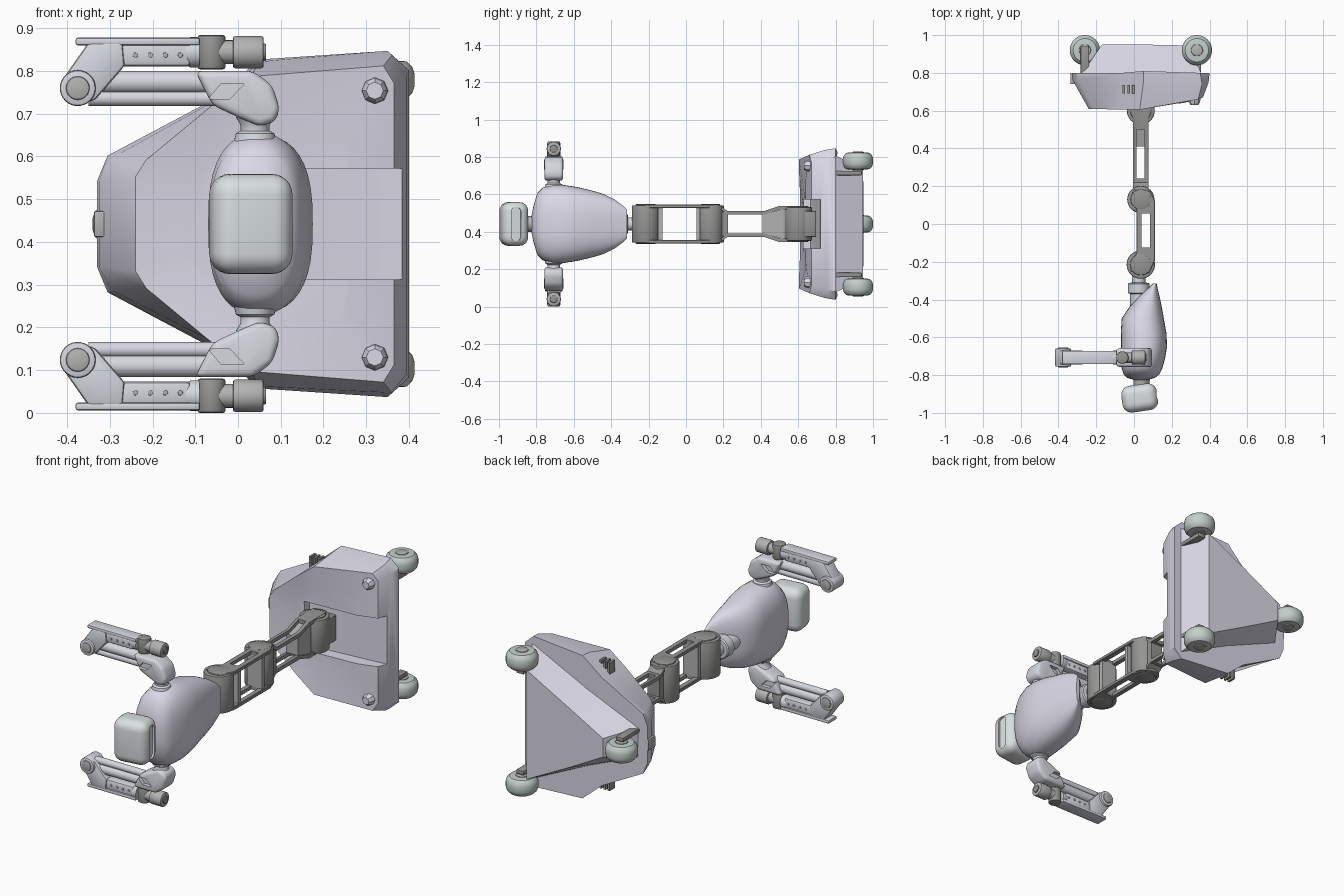
import bpy, bmesh
from math import sin, cos, pi, radians
from mathutils import Matrix

if "Cube" in bpy.data.objects:
    bpy.data.objects.remove(bpy.data.objects["Cube"])

ZC = 0.442  # height of the symmetry plane; all parts are modelled around it


def material(name, rgb):
    m = bpy.data.materials.new(name)
    m.diffuse_color = (*rgb, 1)
    m.use_nodes = True
    m.node_tree.nodes["Principled BSDF"].inputs["Base Color"].default_value = m.diffuse_color
    return m


SHELL = material("shell", (0.70, 0.69, 0.79))
LIMB = material("limb", (0.66, 0.69, 0.74))
DARK = material("dark_metal", (0.30, 0.30, 0.29))
GREY = material("grey_metal", (0.45, 0.45, 0.45))
PALE = material("pale", (0.70, 0.74, 0.75))
TYRE = material("tyre", (0.55, 0.62, 0.60))


def skin(name, rings, mat, bev=0, seg=2):
    """Closed surface through rings of 3D points."""
    bm = bmesh.new()
    vs = [[bm.verts.new((x, y, z + ZC)) for x, y, z in r] for r in rings]
    n = len(vs[0])
    for a, b in zip(vs, vs[1:]):
        for i in range(n):
            j = (i + 1) % n
            bm.faces.new((a[i], a[j], b[j], b[i]))
    bm.faces.new(vs[0])
    bm.faces.new(vs[-1])
    bmesh.ops.recalc_face_normals(bm, faces=bm.faces)
    if bev:
        bmesh.ops.bevel(bm, geom=bm.edges[:], offset=bev, segments=seg,
                        profile=0.5, affect='EDGES', clamp_overlap=True)
    me = bpy.data.meshes.new(name)
    bm.to_mesh(me)
    bm.free()
    me.materials.append(mat)
    ob = bpy.data.objects.new(name, me)
    bpy.context.collection.objects.link(ob)
    return ob


def put(axis, a, b, t):
    return {'x': (t, a, b), 'y': (a, t, b), 'z': (a, b, t)}[axis]


def prism(name, axis, pts, lo, hi, mat, bev=0, seg=2):
    return skin(name, [[put(axis, a, b, t) for a, b in pts] for t in (lo, hi)], mat, bev, seg)


def box(name, x, y, z, mat, bev=0, seg=2):
    pts = [(x[0], y[0]), (x[1], y[0]), (x[1], y[1]), (x[0], y[1])]
    return prism(name, 'z', pts, z[0], z[1], mat, bev, seg)


def lathe(name, axis, c, prof, mat, n=32):
    """Turned part: prof is (position along axis, radius)."""
    return skin(name, [[put(axis, c[0] + r * cos(2 * pi * i / n), c[1] + r * sin(2 * pi * i / n), t)
                        for i in range(n)] for t, r in prof], mat)


def drum(name, axis, c, lo, hi, r, mat, b=0.006):
    return lathe(name, axis, c, [(lo, r - b), (lo + b * .3, r - b * .3), (lo + b, r),
                                 (hi - b, r), (hi - b * .3, r - b * .3), (hi, r - b)], mat)


def cut(ob, cutter):
    m = ob.modifiers.new("cut", 'BOOLEAN')
    m.object, m.operation = cutter, 'DIFFERENCE'
    bpy.context.view_layer.objects.active = ob
    bpy.ops.object.modifier_apply(modifier=m.name)


def drop(cutter):
    bpy.data.objects.remove(cutter, do_unlink=True)


def mirror(ob):
    me = ob.data.copy()
    me.transform(Matrix.Translation((0, 0, 2 * ZC)) @ Matrix.Scale(-1, 4, (0, 0, 1)))
    me.flip_normals()
    twin = bpy.data.objects.new(ob.name.replace("left", "right"), me)
    bpy.context.collection.objects.link(twin)


def both(pts):
    """Half outline -> full outline, mirrored across the symmetry plane."""
    return [(x, y, -z) for x, y, z in pts] + [(x, y, z) for x, y, z in reversed(pts)]


# Base shell with an open channel towards +x
outer = [(-.33, .80, .10), (-.305, .80, .16), (-.06, .80, .29), (.05, .81, .385),
         (.35, .80, .405), (.40, .80, .36)]
belt = [(-.325, .76, .10), (-.295, .76, .155), (-.06, .75, .285), (.05, .75, .38),
        (.36, .74, .395), (.395, .75, .35)]
rim = [(-.24, .61, .11), (-.215, .61, .15), (-.07, .605, .27), (.03, .605, .345),
       (.34, .66, .37), (.365, .67, .33)]
crown = [(-.12, .625, .07), (-.10, .625, .10), (-.03, .625, .17), (.03, .625, .21),
         (.24, .64, .24), (.26, .64, .20)]
shell = skin("base_shell", [both(r) for r in (outer, belt, rim, crown)], SHELL)
channel = prism("channel_cutter", 'z', [(-.06, .5), (.5, .5), (.5, .73), (.06, .69), (-.04, .665)],
                -.13, .13, SHELL)
cut(shell, channel)
drop(channel)

# Tapered underbody
skin("underbody", [both([(x, .79, .08), (.05, .79, .22), (xb, .79, .37)]) if k == 0 else
                   both([(x, .95, .05), (.05, .95, .17), (xb, .945, .295)])
                   for k, x, xb in ((0, -.28, .36), (1, -.17, .29))], SHELL)
box("front_sensor", (-.337, -.31), (.74, .80), (-.03, .03), GREY, .004)

# Wheels with hubs and brackets
for name, x, w, inward in (("front", -.26, 0, 1), ("rear_left", .333, .337, -1), ("rear_right", .333, -.337, 1)):
    lathe(name + "_wheel", 'z', (x, .92), [(w - .045, .05), (w - .043, .062), (w - .03, .075), (w - .015, .08),
          (w + .015, .08), (w + .03, .075), (w + .043, .062), (w + .045, .05)], TYRE, 40)
    drum(name + "_hub", 'z', (x, .92), w - .05, w + .05, .032, GREY)
    e = w + inward * .065
    box(name + "_bracket", (x - .022, x + .022), (.79, .94), (e - .012, e + .012), DARK, .005)

# Details on the base corners and side vents
for s, side in ((1, "left"), (-1, "right")):
    lathe(side + "_corner_stud", 'y', (.32, s * .312), [(.70, .034), (.645, .030), (.63, .02)], SHELL, 8)
    for i in range(4):
        x = -.06 + i * .025
        box(f"{side}_vent_{i}", (x, x + .012), (.69, .735), (s * .30 - .045, s * .30 + .045), DARK)

# Leg joints
JX = .036
for name, y, h, r in (("waist", -.215, .10, .075), ("knee", .13, .10, .072), ("ankle", .60, .09, .074)):
    drum(name + "_joint", 'z', (JX, y), -h, h, r, DARK)
    drum(name + "_joint_cap", 'z', (JX, y), -h - .006, h + .006, r * .75, DARK)
box("ankle_mount", (-.03, .10), (.60, .70), (-.07, .07), DARK, .008)

# Upper link: two slotted plates and webs
slot = box("slot_cutter", (.04, .085), (-.125, .055), (-.3, .3), DARK)
plate = [(-.02, -.25), (.08, -.26), (.112, -.19), (.112, .12), (.085, .175), (-.01, .17), (.012, .08), (.012, -.15)]
for s, side in ((1, "left"), (-1, "right")):
    cut(prism(side + "_thigh_plate", 'z', plate, s * .085, s * .104, DARK, .003, 1), slot)
drop(slot)
box("thigh_web", (.015, .105), (-.15, -.125), (-.09, .09), GREY)
box("thigh_lower_web", (.015, .105), (.055, .075), (-.09, .09), GREY)

# Lower link: waisted side straps
slot = box("slot_cutter", (.012, .055), (.24, .50), (-.3, .3), DARK)
edge = [(.08, .102), (.18, .102), (.22, .070), (.42, .070), (.50, .097), (.64, .097)]
for s, side in ((1, "left"), (-1, "right")):
    strip = [(y, s * w) for y, w in edge] + [(y, s * (w - .02)) for y, w in reversed(edge)]
    cut(prism(side + "_shin_strap", 'x', strip, -.004, .076, DARK), slot)
drop(slot)
prism("shin_web", 'x', [(.41, -.05), (.41, .05), (.52, .08), (.52, -.08)], 0, .07, GREY)
box("shin_upper_web", (0, .072), (.18, .225), (-.065, .065), DARK)

# Torso: superellipse sections along y as (y, x min, x max, half width)
N, sections = 40, [(-.825, 0, .075, .05), (-.815, -.035, .11, .10), (-.795, -.055, .135, .165),
                   (-.765, -.065, .15, .195), (-.71, -.07, .165, .212), (-.65, -.07, .175, .208),
                   (-.58, -.07, .172, .197), (-.50, -.065, .158, .178), (-.44, -.025, .147, .16),
                   (-.38, .03, .135, .13), (-.34, .075, .125, .10), (-.315, .10, .12, .075)]


def sup(v, p):
    return (abs(v) ** p) * (1 if v > 0 else -1)


skin("torso", [[((a + b) / 2 + (b - a) / 2 * sup(cos(2 * pi * i / N), .85), y, h * sup(sin(2 * pi * i / N), .75))
                for i in range(N)] for y, a, b, h in sections], SHELL)
lathe("waist_post", 'y', (.025, 0), [(-.50, .045), (-.37, .045), (-.365, .058), (-.318, .058), (-.312, .052),
                                     (-.31, .035), (-.27, .035)], LIMB)

# Neck and head with a recessed oval
lathe("neck", 'y', (.04, 0), [(-.80, .05), (-.835, .042), (-.87, .042)], GREY)
head = box("head", (-.095, .095), (-.071, .071), (-.117, .117), PALE, .048, 6)
oval = [(.02 * 1.3 * cos(t * pi / 12), (.065 if t < 12 else -.065) + .026 * sin(t * pi / 12))
        for t in list(range(13)) + list(range(12, 24)) if t != 12] 
oval_cut = prism("oval_cutter", 'x', oval, .083, .2, PALE)
cut(head, oval_cut)
drop(oval_cut)
head.data.transform(Matrix.Translation((.03, -.921, 0)) @ Matrix.Rotation(radians(8), 4, 'Z'))

# Left arm, then mirrored to the right
Y = -.707
arm = [
    lathe("left_shoulder_stub", 'z', (.04, Y), [(.17, .055), (.212, .045), (.218, .034), (.232, .034), (.25, .045)], LIMB),
    lathe("left_upper_tube", 'x', (Y, .332), [(-.35, .026), (-.02, .026)], LIMB),
    lathe("left_lower_tube", 'x', (Y, .294), [(-.35, .018), (-.02, .018)], LIMB),
    drum("left_elbow", 'y', (-.375, .318), Y - .048, Y + .048, .042, LIMB),
    drum("left_elbow_cap", 'y', (-.375, .318), Y - .053, Y + .053, .028, GREY),
    prism("left_elbow_link", 'y', [(-.413, .335), (-.35, .425), (-.27, .425), (-.265, .37), (-.335, .29), (-.37, .28)],
          Y - .036, Y + .036, LIMB, .008),
    box("left_forearm_plate", (-.38, -.09), (Y - .035, Y + .035), (.418, .436), LIMB, .005),
    box("left_forearm", (-.34, -.11), (Y - .03, Y + .03), (.368, .425), LIMB, .012),
    lathe("left_forearm_collar", 'x', (Y, .402), [(-.13, .028), (-.11, .036), (-.09, .036)], LIMB),
    drum("left_wrist_pivot", 'z', (-.062, Y), .362, .442, .033, DARK),
    lathe("left_wrist_neck", 'x', (Y, .402), [(-.05, .028), (-.005, .028)], GREY),
    drum("left_wrist_flange", 'x', (Y, .402), -.012, .06, .038, GREY),
    drum("left_wrist_tip", 'x', (Y, .402), .05, .066, .02, DARK, .003),
]
shoulder = prism("left_shoulder", 'y', [(-.06, .278), (-.10, .358), (.035, .358), (.08, .325), (.098, .27),
                                        (.088, .24), (.05, .228), (.0, .25)], Y - .05, Y + .05, LIMB, .016, 3)
for lo, hi in ((Y - .1, Y - .03), (Y + .03, Y + .1)):
    pocket = prism("pocket_cutter", 'y', [(-.07, .292), (-.04, .328), (.015, .328), (-.02, .292)], lo, hi, LIMB)
    cut(shoulder, pocket)
    drop(pocket)
for i in range(4):
    arm.append(drum(f"left_forearm_screw_{i}", 'y', (-.24 + i * .035, .395), Y - .034, Y + .034, .006, GREY, .001))
for ob in arm + [shoulder]:
    mirror(ob)

# Smooth shading with crisp edges
bpy.ops.object.select_all(action='DESELECT')
for ob in bpy.context.scene.objects:
    ob.select_set(True)
    bpy.context.view_layer.objects.active = ob
bpy.ops.object.shade_smooth_by_angle(angle=radians(35))
